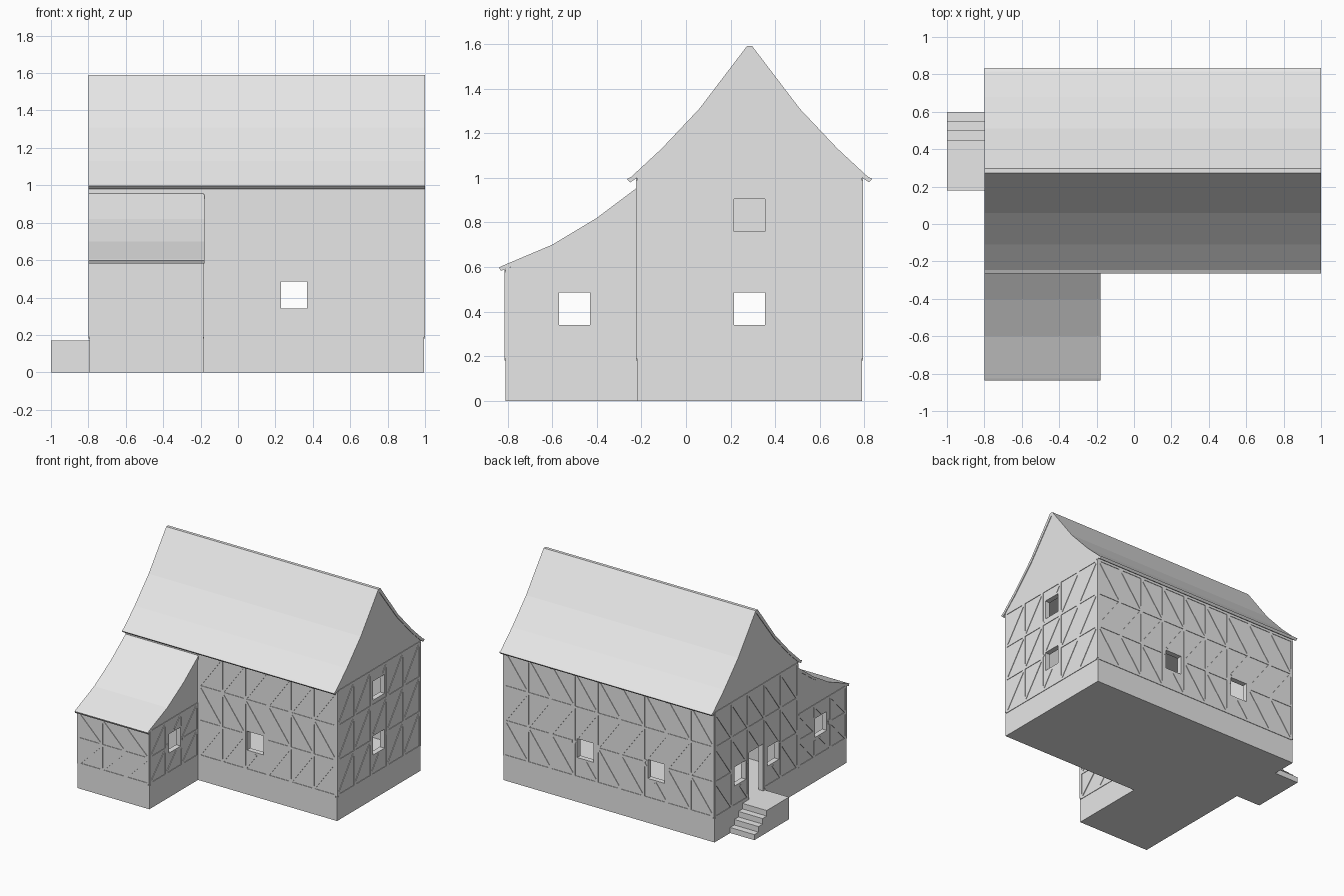
import bpy, bmesh
from mathutils import Matrix, Vector

if "Cube" in bpy.data.objects:
    bpy.data.objects.remove(bpy.data.objects["Cube"], do_unlink=True)

grey = bpy.data.materials.new("plain_grey")
grey.use_nodes = True
colour = (0.8, 0.8, 0.8, 1)
grey.diffuse_color = colour
grey.node_tree.nodes["Principled BSDF"].inputs["Base Color"].default_value = colour


def finish(name, bm):
    bmesh.ops.recalc_face_normals(bm, faces=bm.faces)
    mesh = bpy.data.meshes.new(name)
    bm.to_mesh(mesh)
    bm.free()
    mesh.materials.append(grey)
    obj = bpy.data.objects.new(name, mesh)
    bpy.context.collection.objects.link(obj)
    return obj


def extrude_x(name, profile, x0, x1):
    """Extrude a (y, z) outline along x."""
    bm = bmesh.new()
    face = bm.faces.new([bm.verts.new((x0, y, z)) for y, z in profile])
    new = bmesh.ops.extrude_face_region(bm, geom=[face])["geom"]
    bmesh.ops.translate(bm, vec=(x1 - x0, 0, 0),
                        verts=[v for v in new if isinstance(v, bmesh.types.BMVert)])
    return finish(name, bm)


def box(name, lo, hi):
    lo, hi = Vector(lo), Vector(hi)
    bm = bmesh.new()
    bmesh.ops.create_cube(bm, size=1, matrix=Matrix.Translation((lo + hi) / 2)
                          @ Matrix.Diagonal((hi - lo).to_4d()))
    return finish(name, bm)


def carve(obj, cutters):
    """Subtract the cutters, bake the result and remove them."""
    for c in cutters:
        c.hide_render = True
        mod = obj.modifiers.new("cut", 'BOOLEAN')
        mod.operation, mod.solver, mod.object = 'DIFFERENCE', 'EXACT', c
    bpy.context.view_layer.update()
    graph = bpy.context.evaluated_depsgraph_get()
    baked = bpy.data.meshes.new_from_object(obj.evaluated_get(graph))
    obj.modifiers.clear()
    obj.data = baked
    for c in cutters:
        bpy.data.objects.remove(c, do_unlink=True)


# Main dimensions
LEFT, RIGHT, FRONT, BACK = -0.795, 0.995, -0.22, 0.79
ANNEX_R, ANNEX_F = -0.185, -0.81
RIDGE_Y, BASE, T = 0.285, 0.17, 0.04
SILL, HEAD, W = 0.34, 0.485, 0.07

# Main roof, mirrored about the ridge
outer = [(0.012, 1.59), (0.225, 1.31), (0.395, 1.13), (0.53, 1.005), (0.55, 0.995)]
inner = [(0.535, 0.98), (0.505, 1.0), (0.39, 1.105), (0.215, 1.29)]
half = outer + inner
roof = ([(RIDGE_Y + d, z) for d, z in half] + [(RIDGE_Y, 1.565)]
        + [(RIDGE_Y - d, z) for d, z in reversed(half)])
extrude_x("main_roof", roof, -0.8, 1.0)

# Lean-to roof of the front annex
top = [(-0.22, 0.955), (-0.4, 0.82), (-0.6, 0.70), (-0.825, 0.605), (-0.838, 0.598)]
under = [(-0.83, 0.583), (-0.76, 0.61), (-0.6, 0.68), (-0.4, 0.80), (-0.22, 0.93)]
extrude_x("annex_roof", top + under, -0.8, -0.18)

# Walls with gables
gable = inner[1:]
main = extrude_x("main_walls",
                 [(FRONT, 0), (BACK, 0)] + [(RIDGE_Y + d, z) for d, z in gable]
                 + [(RIDGE_Y, 1.565)] + [(RIDGE_Y - d, z) for d, z in reversed(gable)],
                 LEFT, RIGHT)
annex = extrude_x("annex_walls",
                  [(FRONT, 0), (ANNEX_F, 0), (ANNEX_F, 0.59)] + under[1:], LEFT, ANNEX_R)

# Openings as (u0, z0, u1, z1), u along each wall


def window(u, z=SILL):
    return (u - W, z, u + W, z + HEAD - SILL)


front_open = [window(0.3)]
back_open = [window(0.3), window(-0.3)]
right_open = [window(0.285), window(0.285, 0.76)]
left_open = [window(0.48), window(0.08), (0.2, BASE, 0.37, 0.53)]
annex_open = [window(-0.5)]


def hole(axis, at, o):
    d = T * 0.75
    a, b = at - d * 2, at + d * 2
    if axis == 'x':
        return box("cutter", (a, o[0], o[1]), (b, o[2], o[3]))
    return box("cutter", (o[0], a, o[1]), (o[2], b, o[3]))


carve(main, [box("cutter", (LEFT + T, FRONT + T, BASE), (RIGHT - T, BACK - T, 0.97))]
      + [hole('y', FRONT, o) for o in front_open] + [hole('y', BACK, o) for o in back_open]
      + [hole('x', RIGHT, o) for o in right_open] + [hole('x', LEFT, o) for o in left_open])
carve(annex, [box("cutter", (LEFT + T, ANNEX_F + T, BASE), (ANNEX_R - T, FRONT - T, 0.57))]
      + [hole('x', x, o) for x in (LEFT, ANNEX_R) for o in annex_open])


# Timber framing as thin plates, interrupted at the openings
def add_beam(bm, axis, at, p, q, openings):
    def blocked(s):
        return any(o[0] - 0.012 < s.x < o[2] + 0.012 and o[1] - 0.012 < s.y < o[3] + 0.012
                   for o in openings)
    p, q = Vector(p), Vector(q)
    steps = 40
    pts = [p.lerp(q, i / steps) for i in range(steps + 1)]
    run = []
    for s in pts + [None]:
        if s is not None and not blocked(s):
            run.append(s)
            continue
        if len(run) > 2:
            a, b = run[0], run[-1]
            mid, d = (a + b) / 2, (b - a).normalized()
            to3 = (lambda v, n: Vector((n, v.x, v.y))) if axis == 'x' else \
                  (lambda v, n: Vector((v.x, n, v.y)))
            cols = [to3(d, 0) * (b - a).length, to3(Vector((-d.y, d.x)), 0) * 0.018,
                    to3(Vector((0, 0)), 1) * 0.008]
            m = Matrix(cols).transposed().to_4x4()
            bmesh.ops.create_cube(bm, size=1,
                                  matrix=Matrix.Translation(to3(mid, at)) @ m)
        run = []


def framing(name, axis, at, u0, u1, top_z, tiers, openings, chevron):
    bm = bmesh.new()
    u0, u1, z0, z1 = u0 + 0.009, u1 - 0.009, 0.19, top_z - 0.012
    bays = max(1, round((u1 - u0) / 0.2))
    us = [u0 + (u1 - u0) * i / bays for i in range(bays + 1)]
    zs = [z0 + (z1 - z0) * k / tiers for k in range(tiers + 1)]
    for u in us:
        add_beam(bm, axis, at, (u, z0), (u, z1), openings)
    for z in zs:
        add_beam(bm, axis, at, (u0, z), (u1, z), openings)
    for a, b in zip(us, us[1:]):
        for k in range(tiers):
            s, e = (a, b) if chevron and k % 2 else (b, a)
            add_beam(bm, axis, at, (e, zs[k]), (s, zs[k + 1]), openings)
    finish(name, bm)


framing("front_timbers", 'y', FRONT, ANNEX_R, RIGHT, 1.0, 3, front_open, True)
framing("back_timbers", 'y', BACK, LEFT, RIGHT, 1.0, 3, back_open, True)
framing("left_end_timbers", 'x', RIGHT, FRONT, BACK, 1.0, 3, right_open, False)
framing("right_end_timbers", 'x', LEFT, FRONT, BACK, 1.0, 3, left_open, False)
framing("annex_front_timbers", 'y', ANNEX_F, LEFT, ANNEX_R, 0.59, 2, [], True)
for side, x in (("left", ANNEX_R), ("right", LEFT)):
    framing("annex_%s_timbers" % side, 'x', x, ANNEX_F, FRONT, 0.6, 2, annex_open, False)

# Entrance landing with steps
outline = [(0.18, 0), (0.18, BASE)]
for i in range(4):
    y, z = 0.45 + 0.05 * i, BASE * (4 - i) / 4
    outline += [(y, z), (y, z - BASE / 4)]
extrude_x("entrance_steps", outline, -1.0, LEFT)
